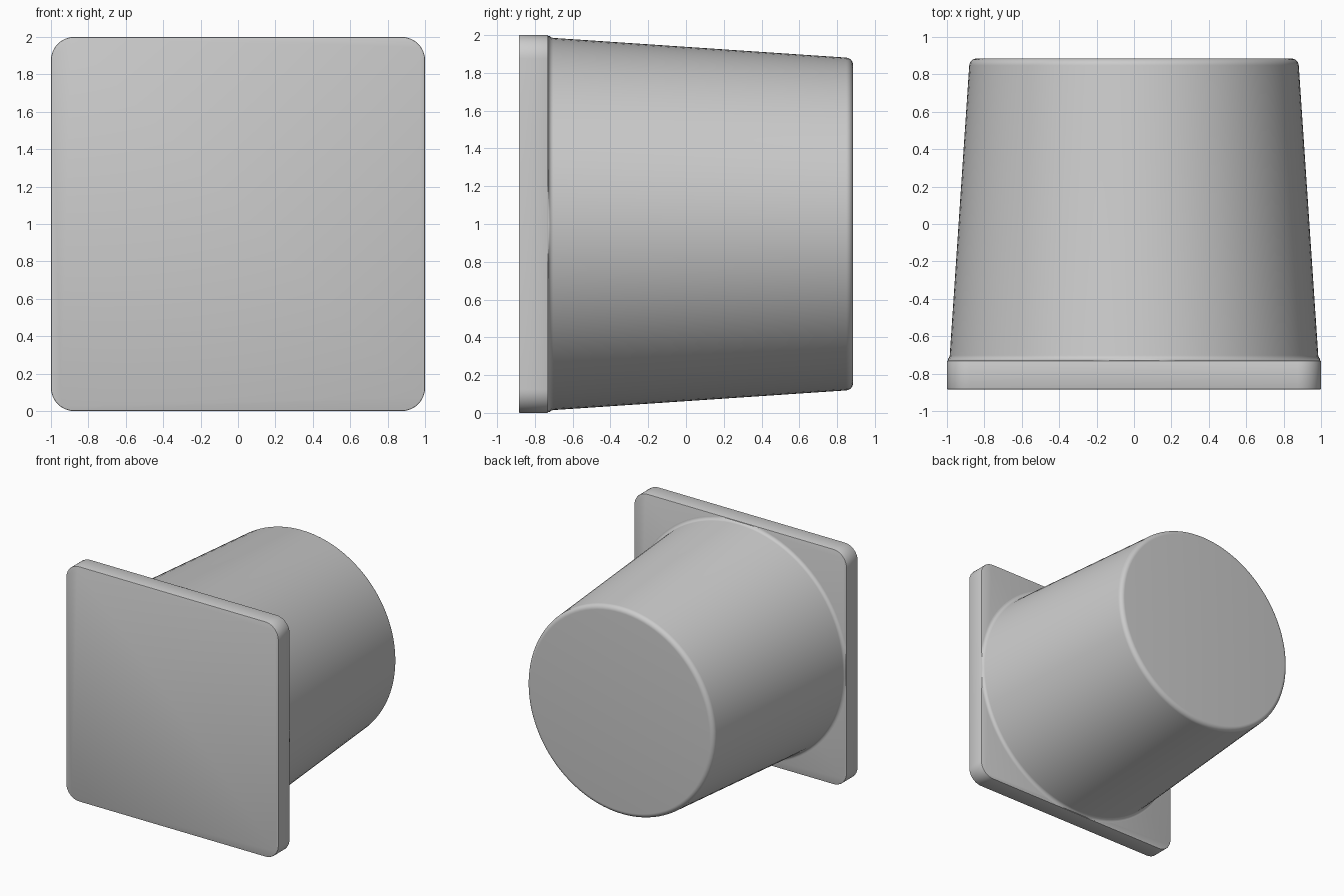
import bpy, bmesh, math
from mathutils import Matrix

if "Cube" in bpy.data.objects:
    bpy.data.objects.remove(bpy.data.objects["Cube"], do_unlink=True)

grey = bpy.data.materials.new("light grey")
grey.use_nodes = True
colour = (0.6, 0.6, 0.6, 1)
grey.diffuse_color = colour
grey.node_tree.nodes["Principled BSDF"].inputs["Base Color"].default_value = colour

FRONT, PLATE_BACK, BACK = -0.885, -0.73, 0.885


def finish(bm, name, angle):
    """Turn a bmesh into a smooth shaded object."""
    bmesh.ops.recalc_face_normals(bm, faces=bm.faces)
    mesh = bpy.data.meshes.new(name)
    bm.to_mesh(mesh)
    bm.free()
    mesh.materials.append(grey)
    obj = bpy.data.objects.new(name, mesh)
    bpy.context.collection.objects.link(obj)
    bpy.ops.object.select_all(action="DESELECT")
    obj.select_set(True)
    bpy.context.view_layer.objects.active = obj
    bpy.ops.object.shade_smooth_by_angle(angle=math.radians(angle))
    return obj


# Square plate with rounded corners
bm = bmesh.new()
bmesh.ops.create_cube(bm, size=1)
bmesh.ops.transform(bm, verts=bm.verts, matrix=Matrix.Translation(
    (0, (FRONT + PLATE_BACK) / 2, 1)) @ Matrix.Diagonal((2, PLATE_BACK - FRONT, 2, 1)))
corners = [e for e in bm.edges if abs(e.verts[0].co.y - e.verts[1].co.y) > 0.1]
bmesh.ops.bevel(bm, geom=corners, offset=0.125, offset_type="OFFSET",
                segments=10, profile=0.5, affect="EDGES")
rims = [e for e in bm.edges if abs(e.verts[0].co.y - e.verts[1].co.y) < 0.01]
bmesh.ops.bevel(bm, geom=rims, offset=0.006, segments=2, profile=0.5, affect="EDGES")
finish(bm, "square_plate", 40)

# Tapered round body: flared foot, straight wall, rounded end
slope = math.atan2(0.105, 1.56)
foot, tip = 0.03, 0.04
profile = [(0, PLATE_BACK - 0.02), (1.01, PLATE_BACK - 0.02)]
for i in range(7):
    a = (math.pi / 2 - slope) * i / 6
    profile.append((1.015 - foot * math.sin(a), PLATE_BACK + foot * (1 - math.cos(a))))
for i in range(9):
    a = slope + (math.pi / 2 - slope) * i / 8
    profile.append((0.841 + tip * math.cos(a), BACK - tip + tip * math.sin(a)))
profile.append((0, BACK))

bm = bmesh.new()
verts = [bm.verts.new((r, y, 0)) for r, y in profile]
edges = [bm.edges.new(pair) for pair in zip(verts, verts[1:])]
bmesh.ops.spin(bm, geom=verts + edges, cent=(0, 0, 0), axis=(0, 1, 0),
               angle=math.tau, steps=96)
bmesh.ops.remove_doubles(bm, verts=bm.verts, dist=0.0001)
# Trim the flare where it would pass the plate edges
for v in bm.verts:
    v.co.x = max(-0.995, min(0.995, v.co.x))
    v.co.z = max(-0.995, min(0.995, v.co.z)) + 1
finish(bm, "tapered_body", 50)
